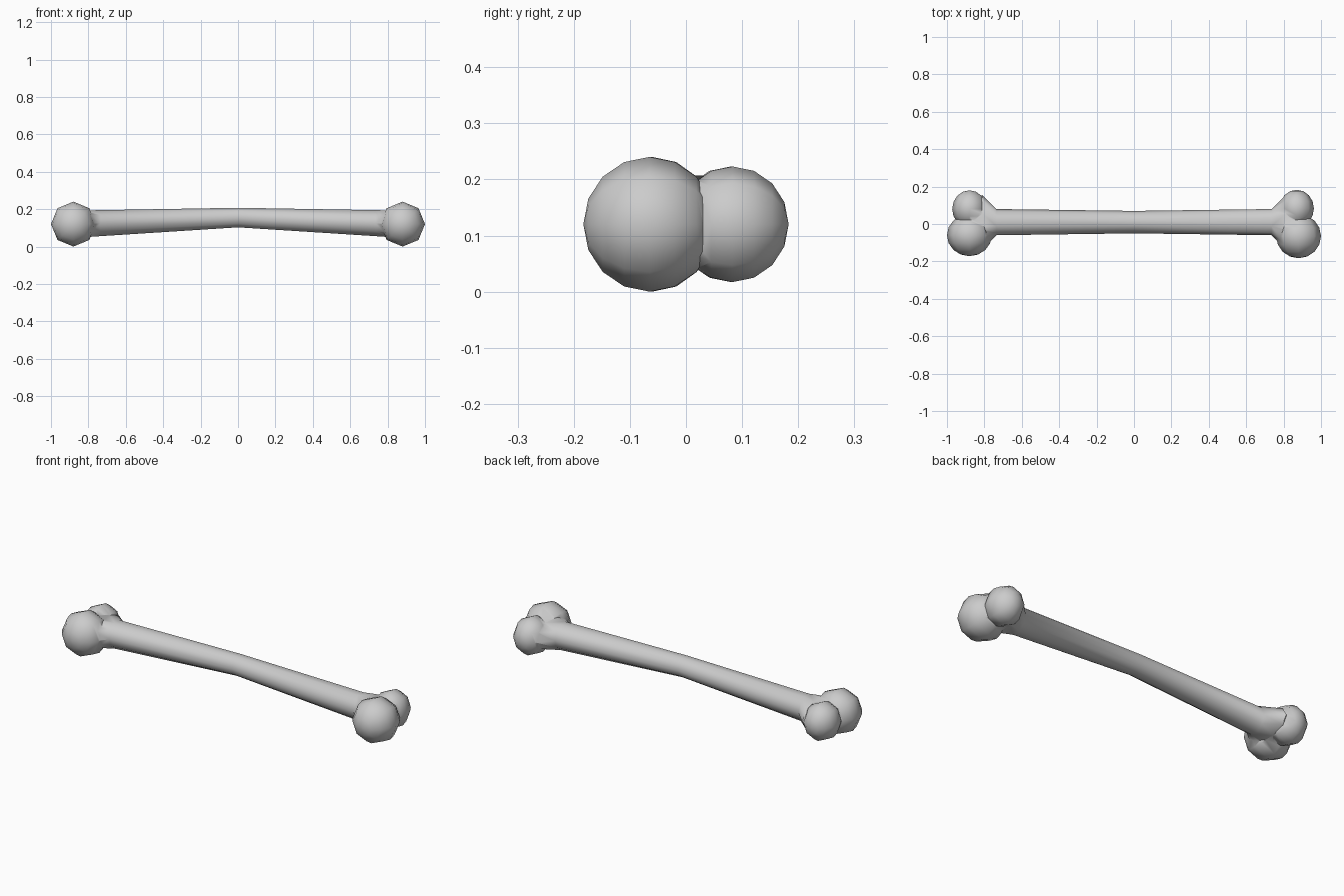
import bpy, bmesh
from math import sin, cos, pi, radians
from mathutils import Matrix

if "Cube" in bpy.data.objects:
    bpy.data.objects.remove(bpy.data.objects["Cube"])

SIDES = 10


def make_object(name, bm):
    bmesh.ops.recalc_face_normals(bm, faces=bm.faces)
    mesh = bpy.data.meshes.new(name)
    bm.to_mesh(mesh)
    bm.free()
    obj = bpy.data.objects.new(name, mesh)
    bpy.context.collection.objects.link(obj)
    return obj


def knob(name, centre, size):
    # rounded lobe with its poles along y
    bm = bmesh.new()
    m = Matrix.Translation(centre) @ Matrix.Diagonal((*size, 1)) @ Matrix.Rotation(pi / 2, 4, 'X')
    bmesh.ops.create_uvsphere(bm, u_segments=8, v_segments=8, radius=1, matrix=m)
    return make_object(name, bm)


# shaft: half profile (x, y radius, z centre, z radius), mirrored to both ends
half = [(0.735, 0.07, 0.125, 0.073), (0.81, 0.145, 0.122, 0.075), (0.88, 0.10, 0.122, 0.075)]
sections = [(-x, *r) for x, *r in reversed(half)] + [(0, 0.06, 0.155, 0.055)] + half
bm = bmesh.new()
rings = []
for x, ry, zc, rz in sections:
    rings.append([bm.verts.new((x, 0.01 + ry * cos(2 * pi * i / SIDES),
                                zc + rz * sin(2 * pi * (i + 0.0) / SIDES)))
                  for i in range(SIDES)])
for a, b in zip(rings, rings[1:]):
    for i in range(SIDES):
        j = (i + 1) % SIDES
        bm.faces.new((a[i], a[j], b[j], b[i]))
bm.faces.new(rings[0])
bm.faces.new(rings[-1])
bone = make_object("bone", bm)

# two lobes at each end: large in front, smaller behind
knobs = [
    knob("front_knob_left", (-0.88, -0.06, 0.12), (0.12, 0.112, 0.12)),
    knob("front_knob_right", (0.88, -0.065, 0.12), (0.12, 0.118, 0.12)),
    knob("back_knob_left", (-0.88, 0.08, 0.12), (0.092, 0.10, 0.103)),
    knob("back_knob_right", (0.87, 0.083, 0.12), (0.092, 0.10, 0.103)),
]

# fuse into one surface
bpy.context.view_layer.objects.active = bone
bone.select_set(True)
for k in knobs:
    mod = bone.modifiers.new("fuse", 'BOOLEAN')
    mod.operation = 'UNION'
    mod.solver = 'EXACT'
    mod.object = k
    bpy.ops.object.modifier_apply(modifier=mod.name)
for k in knobs:
    bpy.data.objects.remove(k)
bpy.ops.object.shade_smooth_by_angle(angle=radians(60))
